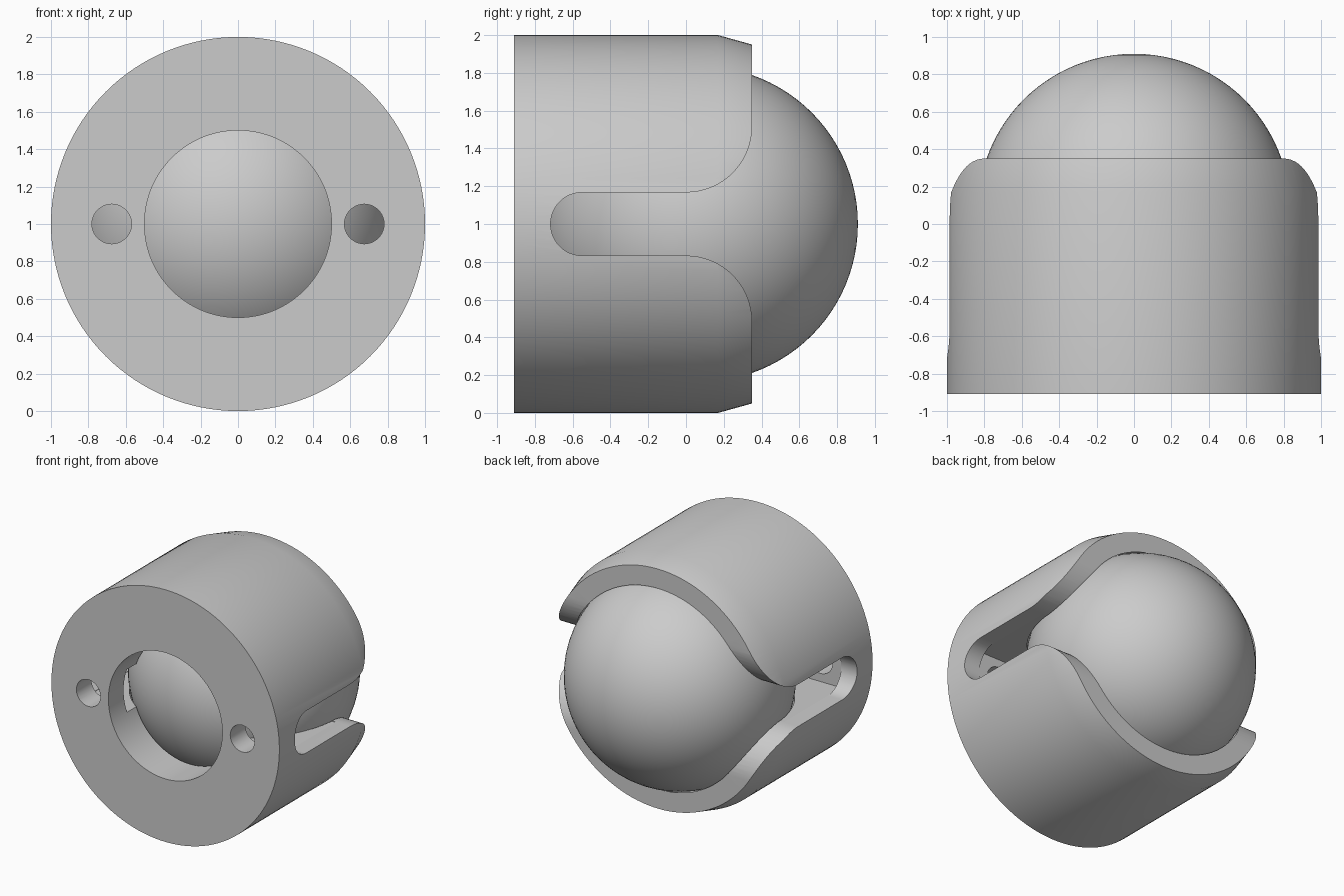
import bpy, bmesh
from math import sin, cos, pi, sqrt, asin
from mathutils import Vector, Matrix

if "Cube" in bpy.data.objects:
    bpy.data.objects.remove(bpy.data.objects["Cube"])

MID = Vector((0, 0, 1))
BALL_Y, BALL_R, SEAT_R = 0.075, 0.835, 0.842
FRONT, BACK, HOLE_R = -0.91, 0.35, 0.5
SLOT_W = 0.167

grey = bpy.data.materials.new("light grey")
grey.use_nodes = True
colour = (0.6, 0.6, 0.6, 1)
grey.diffuse_color = colour
grey.node_tree.nodes["Principled BSDF"].inputs["Base Color"].default_value = colour


def make_object(name, bm):
    bmesh.ops.recalc_face_normals(bm, faces=bm.faces)
    mesh = bpy.data.meshes.new(name)
    bm.to_mesh(mesh)
    bm.free()
    obj = bpy.data.objects.new(name, mesh)
    bpy.context.collection.objects.link(obj)
    mesh.materials.append(grey)
    return obj


def lathe(name, profile, steps=128):
    """Revolve a closed (radius, y) outline about the y axis."""
    bm = bmesh.new()
    rings = [[bm.verts.new(MID + Vector((r * cos(2 * pi * i / steps), y, r * sin(2 * pi * i / steps))))
              for i in range(steps)] for r, y in profile]
    for a, b in zip(rings, rings[1:] + rings[:1]):
        for i in range(steps):
            j = (i + 1) % steps
            bm.faces.new((a[i], a[j], b[j], b[i]))
    return make_object(name, bm)


def extrude_x(name, outline, half):
    """Extrude a (y, z) outline along x."""
    bm = bmesh.new()
    face = bm.faces.new([bm.verts.new(MID + Vector((-half, y, z))) for y, z in outline])
    out = bmesh.ops.extrude_face_region(bm, geom=[face])
    moved = [v for v in out["geom"] if isinstance(v, bmesh.types.BMVert)]
    bmesh.ops.translate(bm, verts=moved, vec=(2 * half, 0, 0))
    return make_object(name, bm)


def cut(target, cutter):
    mod = target.modifiers.new("cut", "BOOLEAN")
    mod.operation, mod.solver, mod.object = "DIFFERENCE", "EXACT", cutter
    cutter.hide_render = True
    bpy.context.view_layer.objects.active = target
    bpy.ops.object.modifier_apply(modifier=mod.name)
    bpy.data.objects.remove(cutter)


def smooth(obj):
    bpy.ops.object.select_all(action="DESELECT")
    obj.select_set(True)
    bpy.context.view_layer.objects.active = obj
    bpy.ops.object.shade_smooth_by_angle(angle=pi / 6)


# Housing: sleeve with tapered back rim, spherical seat and front opening
start = asin((BACK - BALL_Y) / SEAT_R)
end = -asin(sqrt(SEAT_R ** 2 - HOLE_R ** 2) / SEAT_R)
seat = [(SEAT_R * cos(a), BALL_Y + SEAT_R * sin(a))
        for a in (start + (end - start) * i / 28 for i in range(29))]
housing = lathe("housing", [(HOLE_R, FRONT), (1, FRONT), (1, 0.17), (0.95, BACK)] + seat)

# Side slots: rounded at the front end, flared at the back rim
flare = 0.35
half = [(flare * sin(t), SLOT_W + flare * (1 - cos(t)))
        for t in (pi / 2 * i / 16 for i in range(17))]
half.append((0.6, half[-1][1]))
tip = [(-0.55 - SLOT_W * sin(t), SLOT_W * cos(t)) for t in (pi * i / 24 for i in range(25))]
outline = half[::-1] + tip + [(y, -z) for y, z in half]
cut(housing, extrude_x("slot_cutter", outline, 1.3))

# Square-ended channel inside the wall, linking both slots
w = SLOT_W + 0.003
cut(housing, extrude_x("channel_cutter", [(-0.72, -w), (-0.72, w), (0, w), (0, -w)], 0.86))

# Pin holes in the front face
for side in (-1, 1):
    bm = bmesh.new()
    place = Matrix.Translation((side * 0.675, -0.83, 1)) @ Matrix.Rotation(pi / 2, 4, "X")
    bmesh.ops.create_cone(bm, cap_ends=True, segments=40, radius1=0.106, radius2=0.106,
                          depth=0.34, matrix=place)
    cut(housing, make_object("pin_hole_cutter", bm))
smooth(housing)

# Ball held in the seat
bm = bmesh.new()
bmesh.ops.create_uvsphere(bm, u_segments=96, v_segments=48, radius=BALL_R,
                          matrix=Matrix.Translation((0, BALL_Y, 1)) @ Matrix.Rotation(pi / 2, 4, "X"))
ball = make_object("ball", bm)
smooth(ball)
